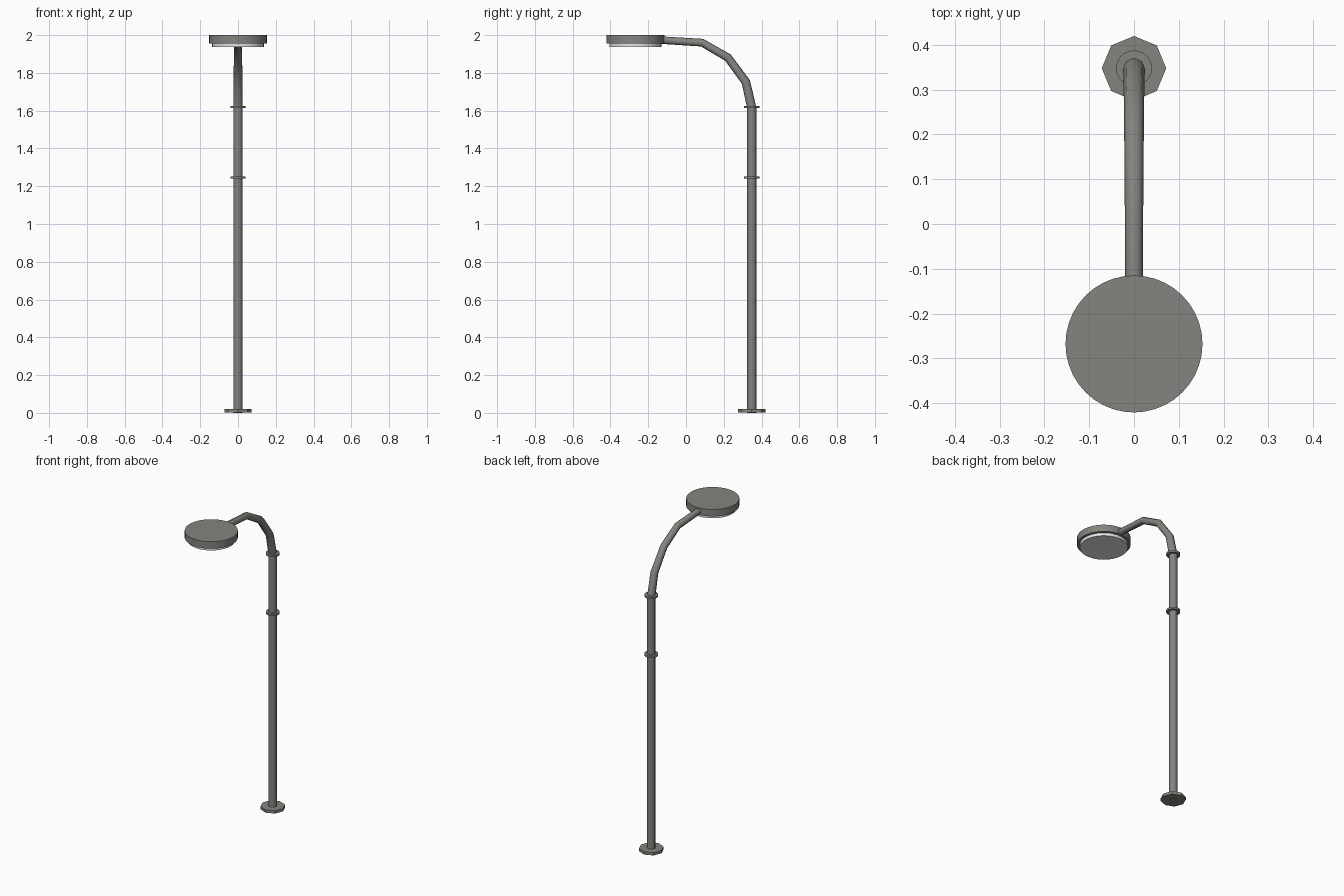
import bpy, bmesh, math
from mathutils import Vector

if "Cube" in bpy.data.objects:
    bpy.data.objects.remove(bpy.data.objects["Cube"])


def material(name, rgb):
    m = bpy.data.materials.new(name)
    m.diffuse_color = (*rgb, 1)
    m.use_nodes = True
    m.node_tree.nodes["Principled BSDF"].inputs["Base Color"].default_value = m.diffuse_color
    return m


metal = material("warm_grey_metal", (0.235, 0.23, 0.21))
white = material("lamp_white", (0.8, 0.8, 0.82))

POLE_Y = 0.348
HEAD_Y = -0.268


def tube(name, rings, sides, mat, angle=50):
    """Skin circles (centre, radius, axis) lying in planes that contain x."""
    bm = bmesh.new()
    loops = []
    for centre, radius, axis in rings:
        u = Vector((1, 0, 0))
        v = Vector(axis).normalized().cross(u)
        loops.append([bm.verts.new(Vector(centre) + radius * (
            u * math.cos(2 * math.pi * i / sides) + v * math.sin(2 * math.pi * i / sides)))
            for i in range(sides)])
    for a, b in zip(loops, loops[1:]):
        for i in range(sides):
            j = (i + 1) % sides
            bm.faces.new((a[i], a[j], b[j], b[i]))
    bm.faces.new(loops[0][::-1])
    bm.faces.new(loops[-1])
    bmesh.ops.recalc_face_normals(bm, faces=bm.faces)
    me = bpy.data.meshes.new(name)
    bm.to_mesh(me)
    bm.free()
    me.materials.append(mat)
    ob = bpy.data.objects.new(name, me)
    bpy.context.collection.objects.link(ob)
    bpy.ops.object.select_all(action='DESELECT')
    ob.select_set(True)
    bpy.context.view_layer.objects.active = ob
    bpy.ops.object.shade_smooth_by_angle(angle=math.radians(angle))
    return ob


def disc(name, y, z0, z1, radius, sides, mat, angle=50):
    up = (0, 0, 1)
    return tube(name, [((0, y, z0), radius, up), ((0, y, z1), radius, up)], sides, mat, angle)


# Base plate, pole and collars
disc("base_plate", POLE_Y, 0.002, 0.02, 0.072, 8, metal, 30)
disc("pole", POLE_Y, 0.0, 1.62, 0.0245, 8, metal)
for i, z in enumerate((1.246, 1.62)):
    disc(f"collar_{i + 1}", POLE_Y, z - 0.006, z + 0.006, 0.04, 24, metal)

# Curved arm, mitred at each bend and tapering to the head
path = [Vector((0, y, z)) for y, z in
        ((POLE_Y, 1.615), (0.317, 1.752), (0.222, 1.881), (0.085, 1.960), (-0.14, 1.974))]
rings = []
for i, p in enumerate(path):
    before = (p - path[i - 1]).normalized() if i else Vector((0, 0, 1))
    after = (path[i + 1] - p).normalized() if i < len(path) - 1 else before
    rings.append((p, 0.0245 - 0.0012 * i, before + after))
tube("curved_arm", rings, 8, metal)

# Lamp head and the light panel under it
disc("lamp_head", HEAD_Y, 1.956, 2.0, 0.153, 40, metal)
disc("light_panel", HEAD_Y, 1.937, 1.957, 0.137, 40, white)
